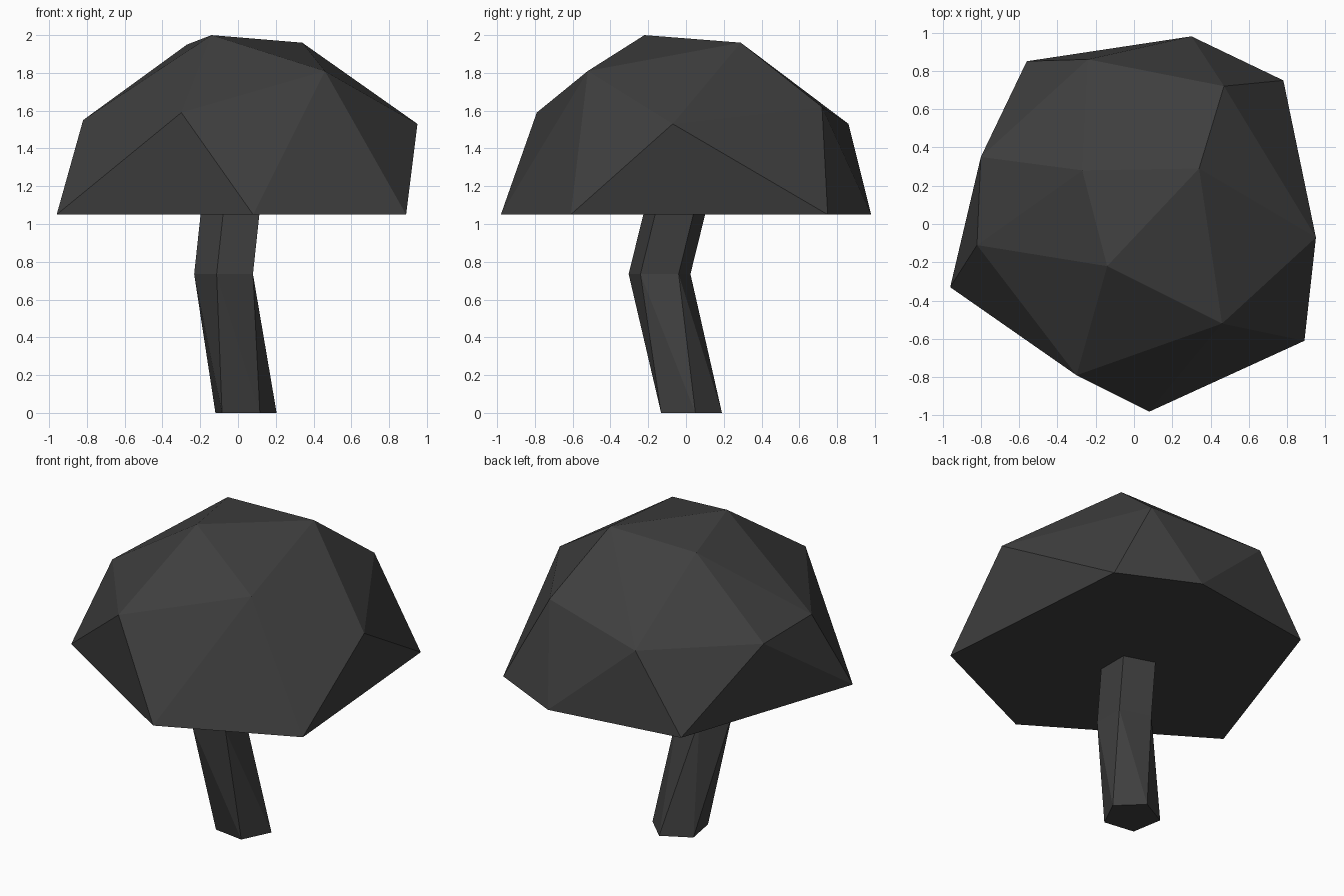
import bpy, bmesh
from math import cos, sin, radians

cube = bpy.data.objects.get("Cube")
if cube:
    bpy.data.objects.remove(cube, do_unlink=True)

# One dark grey for everything
grey = bpy.data.materials.new("dark_grey")
grey.use_nodes = True
colour = (0.05, 0.05, 0.05, 1)
grey.diffuse_color = colour
grey.node_tree.nodes["Principled BSDF"].inputs["Base Color"].default_value = colour


def finish(bm, name):
    bmesh.ops.recalc_face_normals(bm, faces=bm.faces[:])
    mesh = bpy.data.meshes.new(name)
    bm.to_mesh(mesh)
    bm.free()
    mesh.materials.append(grey)
    obj = bpy.data.objects.new(name, mesh)
    bpy.context.collection.objects.link(obj)
    return obj


# Faceted cap: hull of a flat rim, a shoulder ring and a crown
rim_height = 1.05
rim = [(-0.96, -0.33), (0.08, -0.98), (0.89, -0.61),
       (0.78, 0.75), (0.30, 0.98), (-0.56, 0.85)]
shoulder = [(-0.82, -0.11, 1.55), (-0.30, -0.79, 1.59), (0.95, -0.07, 1.53),
            (0.47, 0.72, 1.62), (-0.24, 0.86, 1.53), (-0.80, 0.35, 1.53)]
crown = [(0.46, -0.52, 1.81), (-0.14, -0.22, 2.0),
         (0.34, 0.29, 1.96), (-0.27, 0.28, 1.95)]
bm = bmesh.new()
for point in [(x, y, rim_height) for x, y in rim] + shoulder + crown:
    bm.verts.new(point)
bmesh.ops.convex_hull(bm, input=bm.verts[:])
bmesh.ops.dissolve_limit(bm, angle_limit=radians(0.5),
                         verts=bm.verts[:], edges=bm.edges[:])
finish(bm, "cap")

# Crooked five-sided stem: (centre x, centre y, height, turn in degrees)
sides, radius = 5, 0.172
sections = [(0.035, 0.02, 0, 10), (-0.06, -0.14, 0.735, 36),
            (-0.025, -0.06, 1.06, 36)]
bm = bmesh.new()
rings = []
for cx, cy, z, turn in sections:
    angles = [radians(turn + 360 * i / sides) for i in range(sides)]
    rings.append([bm.verts.new((cx + radius * cos(a), cy + radius * sin(a), z))
                  for a in angles])
for low, high in zip(rings, rings[1:]):
    for i in range(sides):
        j = (i + 1) % sides
        bm.faces.new((low[i], low[j], high[i]))
        bm.faces.new((low[j], high[j], high[i]))
bm.faces.new(rings[0][::-1])
bm.faces.new(rings[-1])
finish(bm, "stem")
